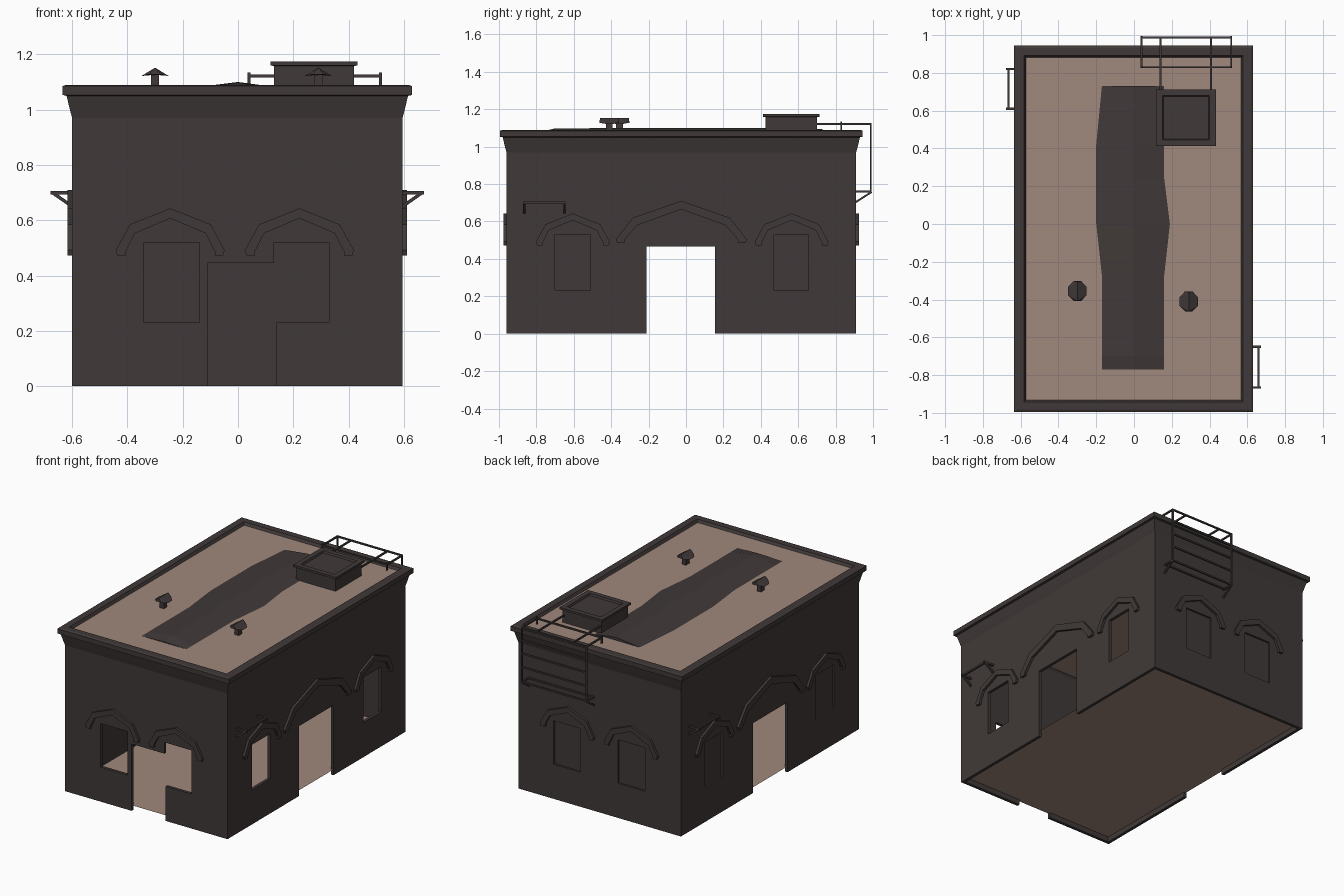
import bpy, bmesh, math
from mathutils import Vector

if "Cube" in bpy.data.objects:
    bpy.data.objects.remove(bpy.data.objects["Cube"])


def material(name, rgb):
    m = bpy.data.materials.new(name)
    m.diffuse_color = (*rgb, 1)
    m.use_nodes = True
    m.node_tree.nodes["Principled BSDF"].inputs["Base Color"].default_value = m.diffuse_color
    return m


DARK = material("dark masonry", (0.051, 0.041, 0.040))
BROWN = material("dusty brown", (0.352, 0.246, 0.205))
X0, X1, Y0, Y1 = -0.60, 0.595, -0.96, 0.91   # outer wall faces


def mesh(name, verts, faces, mat=DARK):
    me = bpy.data.meshes.new(name)
    me.from_pydata(verts, [], faces)
    bm = bmesh.new()
    bm.from_mesh(me)
    bmesh.ops.recalc_face_normals(bm, faces=bm.faces)
    bm.to_mesh(me)
    bm.free()
    me.materials.append(mat)
    ob = bpy.data.objects.new(name, me)
    bpy.context.collection.objects.link(ob)
    return ob


def box(name, x0, x1, y0, y1, z0, z1, mat=DARK):
    v = [(x, y, z) for z in (z0, z1) for x, y in ((x0, y0), (x1, y0), (x1, y1), (x0, y1))]
    f = [(0, 1, 2, 3), (4, 5, 6, 7)] + [(i, (i + 1) % 4, (i + 1) % 4 + 4, i + 4) for i in range(4)]
    return mesh(name, v, f, mat)


def rect_loft(name, bounds, profile, closed):
    """Sweep (offset, z) pairs around a rectangle; closed joins last ring to first."""
    x0, x1, y0, y1 = bounds
    v, f = [], []
    for o, z in profile:
        v += [(x0 - o, y0 - o, z), (x1 + o, y0 - o, z), (x1 + o, y1 + o, z), (x0 - o, y1 + o, z)]
    n = len(profile)
    for r in range(n if closed else n - 1):
        a, b = r * 4, (r + 1) % n * 4
        f += [(a + i, a + (i + 1) % 4, b + (i + 1) % 4, b + i) for i in range(4)]
    if not closed:
        f += [(0, 1, 2, 3), tuple(range(n * 4 - 4, n * 4))]
    return mesh(name, v, f)


def rods(name, segments, r=0.006):
    """Thin square bars between point pairs, joined as one object."""
    v, f = [], []
    for a, b in segments:
        a, b = Vector(a), Vector(b)
        d = (b - a).normalized()
        side = d.cross(Vector((0, 0, 1)) if abs(d.z) < 0.9 else Vector((1, 0, 0))).normalized()
        up = d.cross(side)
        k = len(v)
        for p in (a - d * r, b + d * r):
            v += [p + side * r * s + up * r * t for s, t in ((-1, -1), (1, -1), (1, 1), (-1, 1))]
        f += [(k, k + 1, k + 2, k + 3), (k + 4, k + 5, k + 6, k + 7)]
        f += [(k + i, k + (i + 1) % 4, k + (i + 1) % 4 + 4, k + i + 4) for i in range(4)]
    return mesh(name, v, f)


def on_wall(wall, u, d):
    """x, y for a position u along a wall and a distance d outside it."""
    return {"front": (u, Y0 - d), "back": (u, Y1 + d),
            "right": (X1 + d, u), "left": (X0 - d, u)}[wall]


# Hollow walls with flared top and cornice
walls = rect_loft("walls", (X0, X1, Y0, Y1),
                  [(0, 0), (0, 0.97), (0.008, 1.0), (0.02, 1.05), (0.034, 1.053), (0.034, 1.085),
                   (0.022, 1.09), (-0.018, 1.09), (-0.03, 1.07), (-0.02, 1.055), (-0.02, 0)], True)

# Door openings, open windows and shallow blind windows
openings = [("front", -0.11, 0.14, -0.1, 0.445, 0.1), ("front", -0.34, -0.14, 0.23, 0.52, 0.1),
            ("front", 0.13, 0.33, 0.23, 0.52, 0.1),
            ("back", -0.335, -0.135, 0.23, 0.52, 0.012), ("back", 0.138, 0.337, 0.23, 0.52, 0.012)]
for wall, depth in (("right", 0.1), ("left", 0.012)):
    openings += [(wall, -0.21, 0.155, -0.1, 0.465, 0.1), (wall, -0.70, -0.51, 0.23, 0.53, depth),
                 (wall, 0.47, 0.655, 0.23, 0.53, depth)]
for wall, u0, u1, z0, z1, depth in openings:
    a, b = on_wall(wall, u0, 0.1), on_wall(wall, u1, -depth)
    cutter = box("opening_cutter", min(a[0], b[0]), max(a[0], b[0]),
                 min(a[1], b[1]), max(a[1], b[1]), z0, z1)
    mod = walls.modifiers.new("opening", "BOOLEAN")
    mod.operation, mod.solver, mod.object = "DIFFERENCE", "EXACT", cutter
    bpy.context.view_layer.objects.active = walls
    bpy.ops.object.modifier_apply(modifier=mod.name)
    bpy.data.objects.remove(cutter)

# Floor and flat roof sheets
for name, o, z in (("floor", 0.004, 0.035), ("roof", 0.022, 1.073)):
    mesh(name, [(X0 + o, Y0 + o, z), (X1 - o, Y0 + o, z), (X1 - o, Y1 - o, z), (X0 + o, Y1 - o, z)],
         [(0, 1, 2, 3)], BROWN)


# Hood mouldings over the openings
def hood(wall, centre, outer, inner, depth=0.016):
    n = len(outer)
    v = [(*on_wall(wall, centre + u, d), z) for d in (-0.003, depth)
         for u, z in outer + inner[::-1]]
    m = 2 * n
    f = [(i, (i + 1) % m, (i + 1) % m + m, i + m) for i in range(m)]
    for k in (0, m):
        f += [(k + i, k + i + 1, k + m - 2 - i, k + m - 1 - i) for i in range(n - 1)]
    mesh(wall + "_hood_moulding", v, f)


def hood_points(half, low, shoulder, peak, t):
    s = half * 0.74
    outer = [(-half + 0.006, low - 0.02), (-half, low), (-s, shoulder), (0, peak),
             (s, shoulder), (half, low), (half - 0.006, low - 0.02)]
    inner = [(-half + t, low - 0.02), (-half + t, low - 0.005), (-s + t * 0.5, shoulder - t * 0.9),
             (0, peak - t), (s - t * 0.5, shoulder - t * 0.9), (half - t, low - 0.005),
             (half - t, low - 0.02)]
    return outer, inner


small = hood_points(0.197, 0.492, 0.585, 0.643, 0.036)
large = hood_points(0.35, 0.505, 0.62, 0.71, 0.045)
for wall, u in (("front", -0.245), ("front", 0.222), ("back", -0.24), ("back", 0.23),
                ("right", -0.605), ("right", 0.565), ("left", -0.605), ("left", 0.565)):
    hood(wall, u, *small)
for wall in ("right", "left"):
    hood(wall, -0.025, *large)

# Low ridged covering along the middle of the roof
rows = [(-0.77, -0.17, 0.16, 1.08), (-0.70, -0.17, 0.16, 1.098), (-0.27, -0.17, 0.16, 1.099),
        (0.0, -0.20, 0.19, 1.10), (0.24, -0.20, 0.16, 1.10), (0.42, -0.20, 0.16, 1.10),
        (0.73, -0.17, 0.16, 1.095)]
v, f = [], []
for y, l, r, z in rows:
    v += [(l, y, 1.075), (0, y, z), (r, y, 1.075)]
for i in range(len(rows) - 1):
    k = i * 3
    f += [(k, k + 1, k + 4, k + 3), (k + 1, k + 2, k + 5, k + 4)]
f += [(0, 1, 2), (k + 3, k + 4, k + 5)]
mesh("roof_ridge", v, f)

# Roof hatch with overhanging rim and sunken lid
rect_loft("roof_hatch", (0.13, 0.42, 0.425, 0.70),
          [(0, 1.07), (0, 1.158), (0.013, 1.16), (0.013, 1.174), (-0.02, 1.174), (-0.025, 1.162)], False)

# Gabled octagonal roof vents on short stems
for x, y in ((-0.30, -0.355), (0.29, -0.41)):
    ring = [(x + 0.053 * math.cos(a), y + 0.057 * math.sin(a))
            for a in (math.pi / 8 + i * math.pi / 4 for i in range(8))]
    v = [(p, q, 1.122 + 0.006 * (abs(p - x) < 0.03)) for p, q in ring]
    v += [(x, y + 0.05, 1.152), (x, y - 0.05, 1.152)]
    f = [(7, 0, 8, 9), (0, 1, 8), (1, 2, 8), (2, 3, 8), (3, 4, 9, 8), (4, 5, 9), (5, 6, 9), (6, 7, 9),
         tuple(range(8))]
    mesh("roof_vent_cap", v, f)
    box("roof_vent_stem", x - 0.015, x + 0.015, y - 0.018, y + 0.018, 1.07, 1.125)

# Wall-mounted rails on both sides
for wall, u0, u1 in (("right", -0.865, -0.65), ("left", 0.61, 0.82)):
    segs = [((*on_wall(wall, u0, 0.064), 0.70), (*on_wall(wall, u1, 0.064), 0.70))]
    for u in (u0, u1):
        segs += [((*on_wall(wall, u, 0), 0.70), (*on_wall(wall, u, 0.072), 0.70)),
                 ((*on_wall(wall, u, 0), 0.65), (*on_wall(wall, u, 0.064), 0.695))]
    rods(wall + "_wall_rail", segs)

# Back access frame: roof rails, uprights, rungs and lower bracket
L, R, B = 0.04, 0.515, 0.988
segs = [((L, y, 1.122), (R, y, 1.122)) for y in (0.83, B)]
segs += [((L, B, z), (R, B, z)) for z in (0.76, 0.86, 0.95, 1.04)]
segs += [((L, Y1 + 0.01, 0.76), (R, Y1 + 0.01, 0.76))]
for x in (L, R):
    segs += [((x, 0.83, 1.122), (x, B, 1.122)), ((x, B, 0.76), (x, B, 1.122)),
             ((x, 0.83, 1.09), (x, 0.83, 1.13)), ((x, Y1, 0.76), (x, B, 0.76)),
             ((x, Y1, 0.705), (x, B, 0.755))]
segs += [((x, 0.70, 1.122), (x, B, 1.122)) for x in (0.14, 0.408)]
rods("back_access_frame", segs, 0.005)
